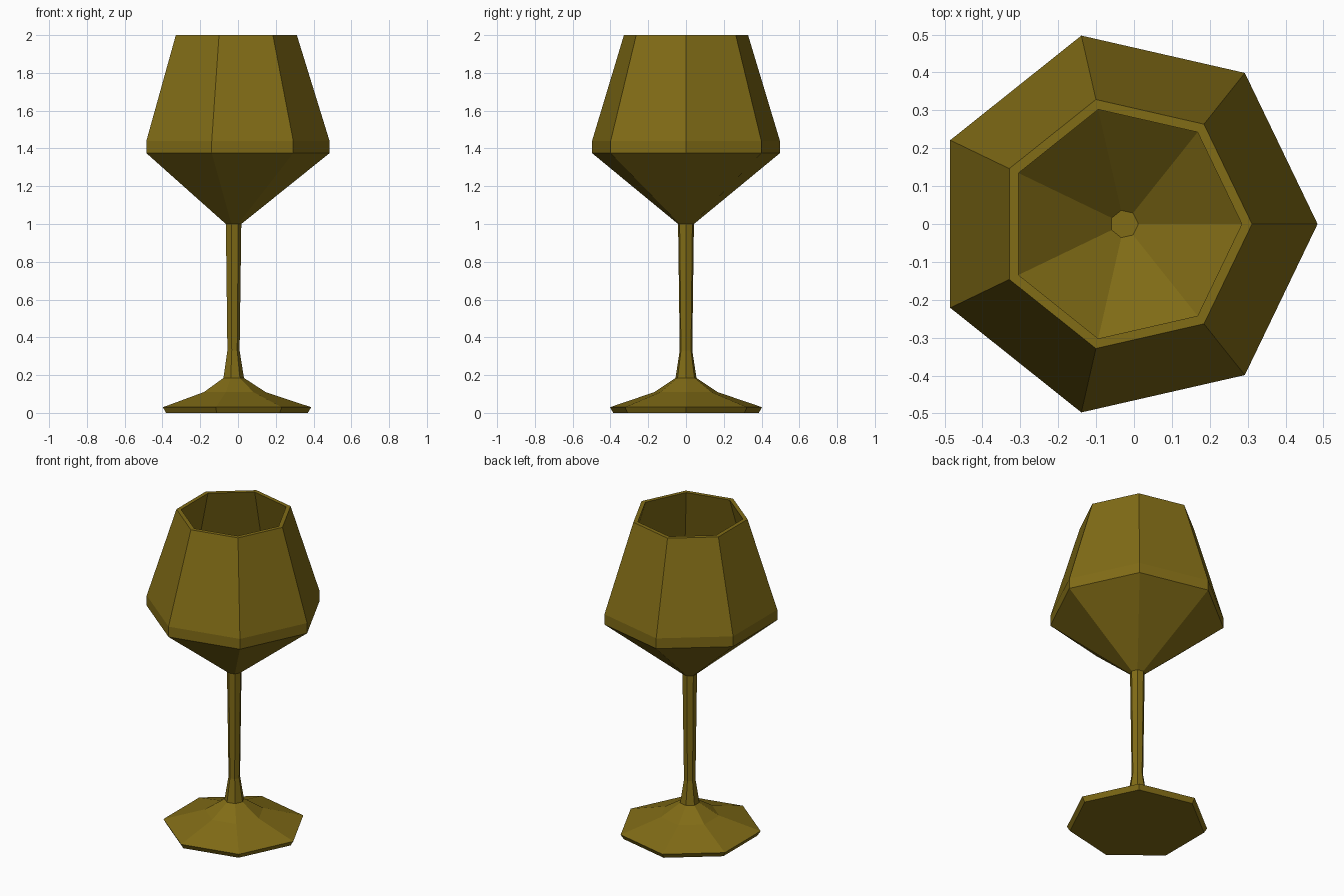
import bpy, bmesh, math

if "Cube" in bpy.data.objects:
    bpy.data.objects.remove(bpy.data.objects["Cube"])

SIDES = 7
CENTRE_X = -0.0255  # a heptagon's bounds are off its axis

# Closed outline (radius, height): foot, stem, outer bowl, rim, inner bowl
PROFILE = [
    (0.395, 0.0), (0.413, 0.03), (0.172, 0.11), (0.057, 0.185),
    (0.034, 0.33), (0.043, 1.0),
    (0.51, 1.375), (0.51, 1.44), (0.337, 2.0),
    (0.31, 2.0), (0.48, 1.44), (0.48, 1.39), (0.037, 1.03),
]


def lathe(name, profile, sides):
    bm = bmesh.new()
    rings = []
    for r, z in profile:
        rings.append([bm.verts.new((CENTRE_X + r * math.cos(2 * math.pi * i / sides),
                                    r * math.sin(2 * math.pi * i / sides), z))
                      for i in range(sides)])
    for a, b in zip(rings, rings[1:]):
        for i in range(sides):
            j = (i + 1) % sides
            bm.faces.new((a[i], a[j], b[j], b[i]))
    # Underside of the foot and floor of the bowl
    bm.faces.new(rings[0][::-1])
    bm.faces.new(rings[-1])
    bmesh.ops.recalc_face_normals(bm, faces=bm.faces)
    mesh = bpy.data.meshes.new(name)
    bm.to_mesh(mesh)
    bm.free()
    obj = bpy.data.objects.new(name, mesh)
    bpy.context.collection.objects.link(obj)
    return obj


goblet = lathe("goblet", PROFILE, SIDES)

# Olive gold colour
mat = bpy.data.materials.new("olive_gold")
mat.diffuse_color = (0.22, 0.15, 0.008, 1)
mat.use_nodes = True
mat.node_tree.nodes["Principled BSDF"].inputs["Base Color"].default_value = mat.diffuse_color
goblet.data.materials.append(mat)
